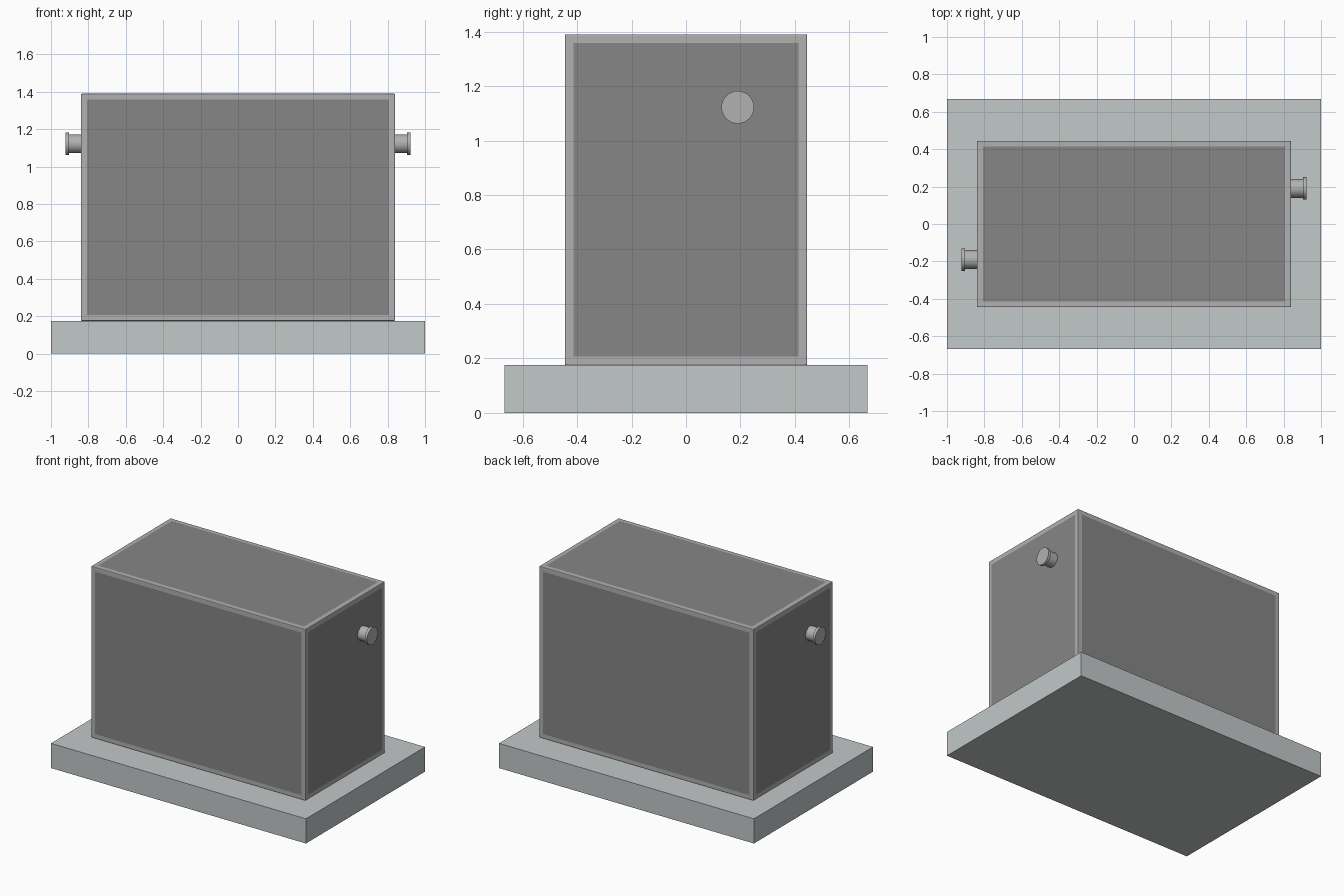
import bpy, bmesh, math
from mathutils import Matrix

if "Cube" in bpy.data.objects:
    bpy.data.objects.remove(bpy.data.objects["Cube"])


def material(name, color):
    mat = bpy.data.materials.new(name)
    mat.diffuse_color = (*color, 1)
    mat.use_nodes = True
    mat.node_tree.nodes["Principled BSDF"].inputs["Base Color"].default_value = mat.diffuse_color
    return mat


def finish(name, bm, mats=()):
    mesh = bpy.data.meshes.new(name)
    bm.to_mesh(mesh)
    bm.free()
    obj = bpy.data.objects.new(name, mesh)
    bpy.context.collection.objects.link(obj)
    for m in mats:
        mesh.materials.append(m)
    return obj


def box(size, z0):
    bm = bmesh.new()
    bmesh.ops.create_cube(bm, size=1)
    bmesh.ops.scale(bm, vec=size, verts=bm.verts)
    bmesh.ops.translate(bm, vec=(0, 0, z0 + size[2] / 2), verts=bm.verts)
    return bm


concrete = material("pale_concrete", (0.54, 0.58, 0.58))
frame_grey = material("frame_grey", (0.44, 0.44, 0.44))
panel_grey = material("panel_grey", (0.24, 0.24, 0.24))

# Base slab
finish("base_slab", box((2, 1.334, 0.175), 0), [concrete])

# Cabinet: softened edges, with a dark panel inset flush into each side
bm = box((1.68, 0.89, 1.215), 0.175)
bmesh.ops.bevel(bm, geom=bm.edges[:], offset=0.005, segments=2,
                profile=0.5, affect='EDGES')
sides = [f for f in bm.faces if f.calc_area() > 0.5]
bmesh.ops.inset_individual(bm, faces=sides, thickness=0.038)
for f in sides:
    f.material_index = 1
finish("cabinet", bm, [frame_grey, panel_grey])


# Side ports: a stub with a wider end flange, spun from a profile
def port(name, side):
    profile = [(0.83, 0), (0.83, 0.05), (0.903, 0.05),
               (0.903, 0.06), (0.922, 0.06), (0.922, 0)]
    bm = bmesh.new()
    verts = [bm.verts.new((x, r, 0)) for x, r in profile]
    edges = [bm.edges.new(pair) for pair in zip(verts, verts[1:])]
    bmesh.ops.spin(bm, geom=verts + edges, cent=(0, 0, 0), axis=(1, 0, 0),
                   angle=math.tau, steps=32)
    bmesh.ops.remove_doubles(bm, verts=bm.verts, dist=0.0001)
    bmesh.ops.recalc_face_normals(bm, faces=bm.faces)
    turn = Matrix.Rotation(0 if side > 0 else math.pi, 4, 'Z')
    bm.transform(turn @ Matrix.Translation((0, 0.19, 1.122)))
    obj = finish(name, bm, [frame_grey])
    bpy.ops.object.select_all(action='DESELECT')
    obj.select_set(True)
    bpy.context.view_layer.objects.active = obj
    bpy.ops.object.shade_smooth_by_angle(angle=math.radians(35))


port("right_port", 1)
port("left_port", -1)
